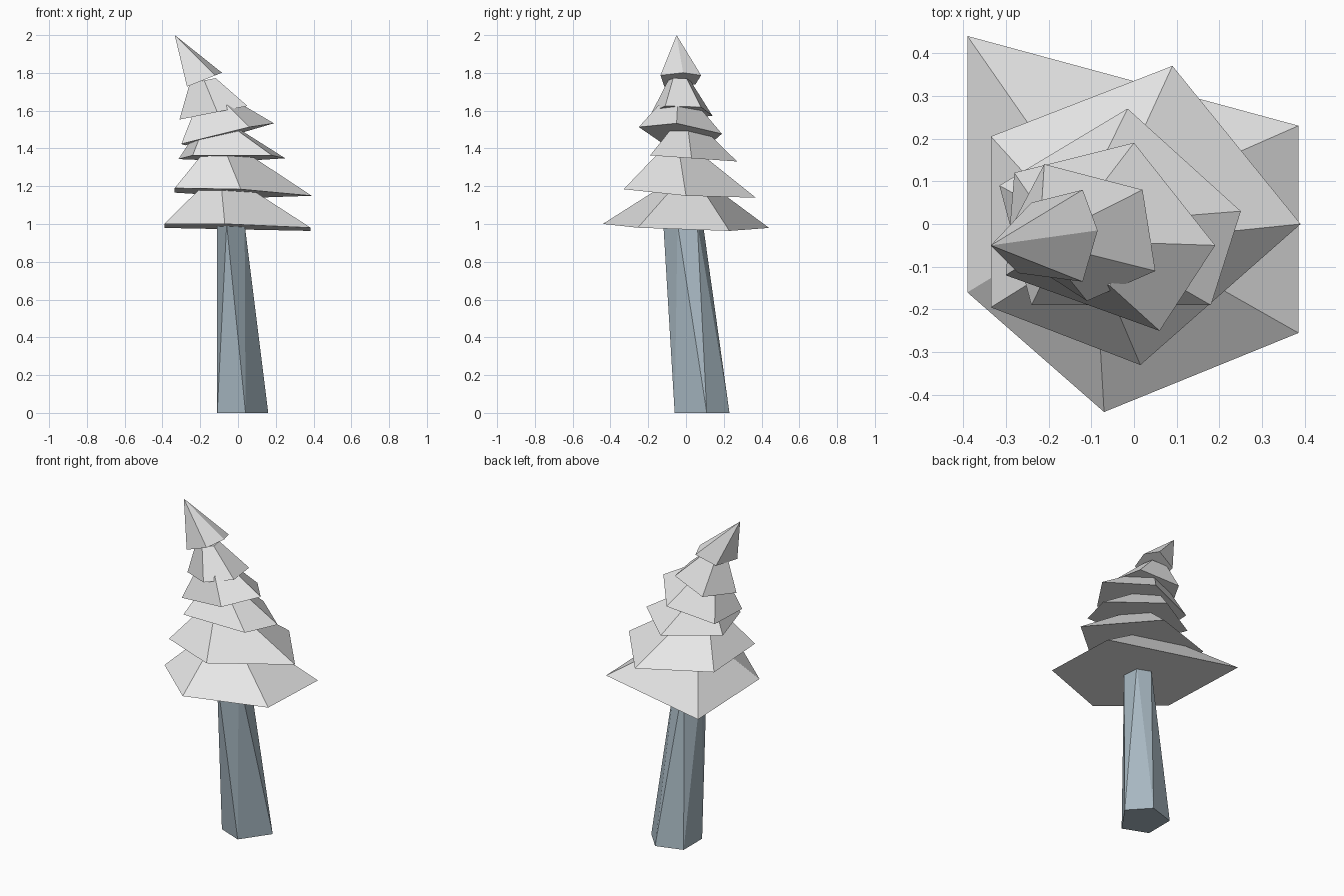
import bpy
import bmesh
from mathutils import Vector

default = bpy.data.objects.get("Cube")
if default:
    bpy.data.objects.remove(default, do_unlink=True)


def make_material(name, rgb):
    mat = bpy.data.materials.new(name)
    mat.use_nodes = True
    color = (*rgb, 1.0)
    mat.diffuse_color = color
    mat.node_tree.nodes["Principled BSDF"].inputs["Base Color"].default_value = color
    return mat


def finish(bm, name, material):
    """Turn a bmesh into a flat-shaded object with outward normals."""
    bmesh.ops.recalc_face_normals(bm, faces=bm.faces[:])
    mesh = bpy.data.meshes.new(name)
    bm.to_mesh(mesh)
    bm.free()
    mesh.materials.append(material)
    obj = bpy.data.objects.new(name, mesh)
    bpy.context.scene.collection.objects.link(obj)
    return obj


def tilted_ring(outline, height, tilt_x, tilt_y):
    """Lift a flat outline onto a tilted plane."""
    return [Vector((x, y, height + tilt_x * x + tilt_y * y)) for x, y in outline]


def loft(name, lower, upper, material, twisted=False):
    """Closed solid between two rings; a twisted one gets triangular sides."""
    bm = bmesh.new()
    low = [bm.verts.new(p) for p in lower]
    high = [bm.verts.new(p) for p in upper]
    bm.faces.new(low)
    bm.faces.new(high)
    count = len(low)
    for i in range(count):
        j = (i + 1) % count
        if twisted:
            bm.faces.new((low[i], high[j], high[i]))
            bm.faces.new((low[i], low[j], high[j]))
        else:
            bm.faces.new((low[i], low[j], high[j], high[i]))
    return finish(bm, name, material)


def branch_tier(name, outline, plane, crown, shrink, material):
    """Slanted skirt of branches, narrowing towards the crown point."""
    lower = tilted_ring(outline, *plane)
    middle = sum(lower, Vector()) / len(lower)
    upper = [Vector(crown) + (p - middle) * shrink for p in lower]
    return loft(name, lower, upper, material)


def tree_tip(name, outline, plane, apex, material):
    """Pointed top with a tilted base."""
    bm = bmesh.new()
    ring = [bm.verts.new(p) for p in tilted_ring(outline, *plane)]
    peak = bm.verts.new(apex)
    bm.faces.new(ring)
    for first, second in zip(ring, ring[1:] + ring[:1]):
        bm.faces.new((first, second, peak))
    return finish(bm, name, material)


snow = make_material("snow_white", (0.8, 0.8, 0.8))
bark = make_material("blue_grey_bark", (0.39, 0.48, 0.54))

# Leaning, twisted trunk
trunk_base = [(0.04, -0.06), (0.16, 0.11), (0.05, 0.23), (-0.11, 0.18), (-0.11, 0)]
trunk_top = [(-0.06, -0.12), (0.035, -0.045), (0.03, 0.06), (-0.05, 0.09), (-0.11, 0)]
loft("trunk", tilted_ring(trunk_base, 0, 0, 0), tilted_ring(trunk_top, 1, 0, 0),
     bark, twisted=True)

# Branch tiers from the ground up
branch_tier("branches_lowest",
            [(-0.39, 0.44), (-0.39, -0.16), (-0.07, -0.44), (0.385, -0.255), (0.385, 0.23)],
            (0.983, -0.03, -0.035), (-0.07, 0, 1.19), 0.33, snow)
branch_tier("branches_low",
            [(-0.335, 0.205), (-0.335, -0.195), (0.015, -0.33), (0.39, 0), (0.09, 0.37)],
            (1.165, -0.04, -0.06), (-0.08, -0.03, 1.37), 0.34, snow)
branch_tier("branches_middle",
            [(-0.315, 0.09), (-0.24, -0.19), (0.18, -0.19), (0.25, 0.03), (-0.015, 0.27)],
            (1.35, 0, -0.07), (-0.1, 0, 1.5), 0.4, snow)
branch_tier("branches_high",
            [(-0.28, 0.12), (-0.3, -0.12), (0.06, -0.25), (0.19, -0.05), (0, 0.19)],
            (1.487, 0.23, -0.05), (-0.12, -0.03, 1.61), 0.5, snow)
branch_tier("branches_highest",
            [(-0.21, 0.14), (-0.31, -0.05), (-0.11, -0.18), (0.05, -0.11), (0.02, 0.08)],
            (1.615, 0.2, 0), (-0.18, -0.035, 1.76), 0.38, snow)

# Bent tip
tree_tip("tip",
         [(-0.24, 0.05), (-0.27, -0.115), (-0.12, -0.135), (-0.085, -0.015), (-0.12, 0.08)],
         (1.835, 0.4, 0), (-0.335, -0.05, 2), snow)
